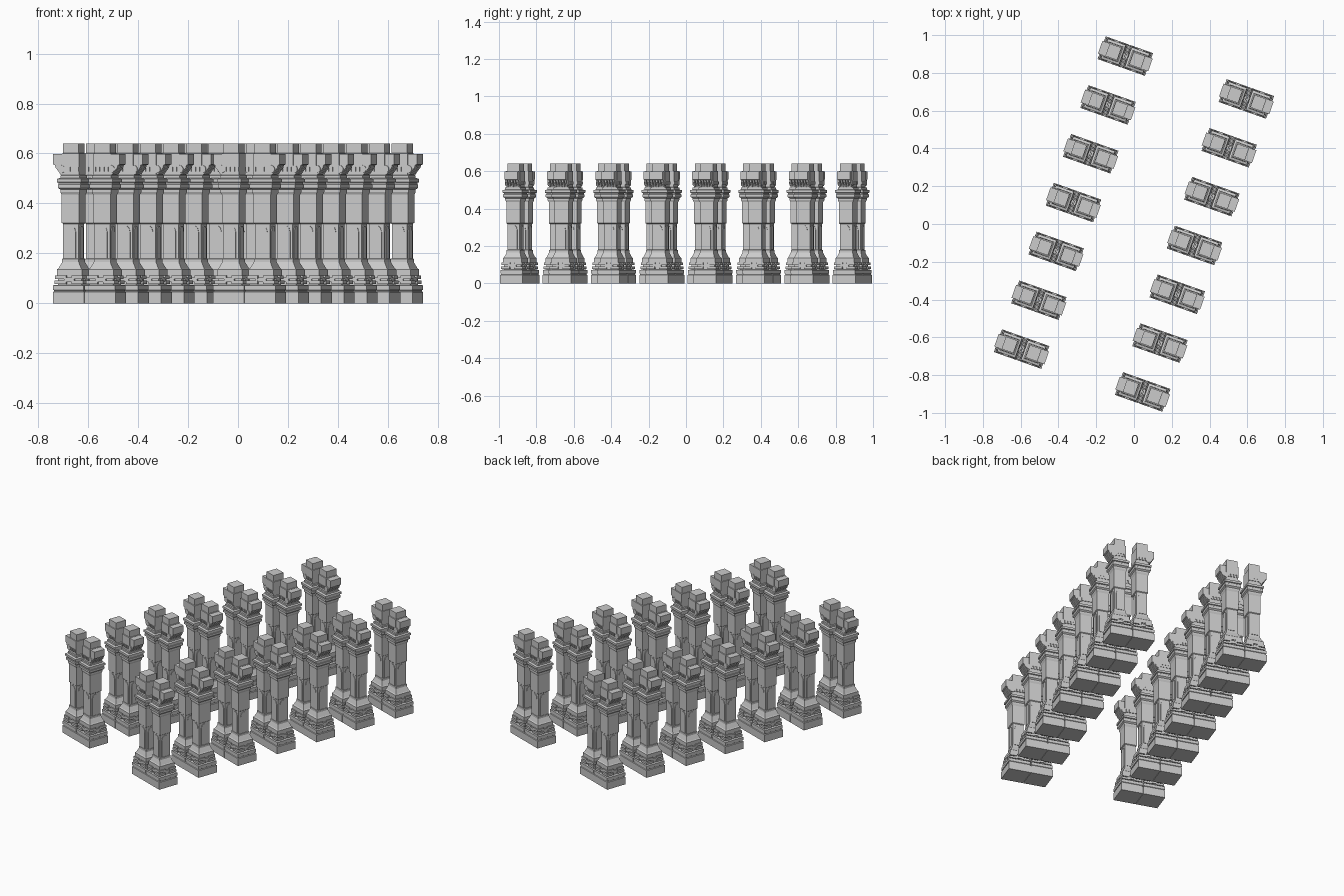
import bpy, bmesh, math
from mathutils import Matrix, Vector

if "Cube" in bpy.data.objects:
    bpy.data.objects.remove(bpy.data.objects["Cube"])

ANGLE = math.radians(-19.5)
CU = 0.067          # distance of each column from the middle of its pair


def finish(bm, name):
    bmesh.ops.recalc_face_normals(bm, faces=bm.faces)
    me = bpy.data.meshes.new(name)
    bm.to_mesh(me)
    bm.free()
    return me


def tower(bm, rows):
    """Stack rectangular sections (z, half length, half width) into a closed solid."""
    rings = []
    for z, a, b in rows:
        rings.append([bm.verts.new((CU + s * a, t * b, z))
                      for s, t in ((-1, -1), (1, -1), (1, 1), (-1, 1))])
    for r0, r1 in zip(rings, rings[1:]):
        for i in range(4):
            j = (i + 1) % 4
            bm.faces.new((r0[i], r0[j], r1[j], r1[i]))
    bm.faces.new(rings[0][::-1])
    bm.faces.new(rings[-1])


def box(bm, x0, x1, y0, y1, z0, z1):
    m = Matrix.Translation(((x0 + x1) / 2, (y0 + y1) / 2, (z0 + z1) / 2)) @ \
        Matrix.Diagonal((x1 - x0, y1 - y0, z1 - z0, 1))
    bmesh.ops.create_cube(bm, size=1, matrix=m)


def prism(bm, pts, to3d, d0, d1):
    """Extrude a 2D outline between two depths."""
    a = [bm.verts.new(to3d(p, q, d0)) for p, q in pts]
    b = [bm.verts.new(to3d(p, q, d1)) for p, q in pts]
    n = len(pts)
    bm.faces.new(a)
    bm.faces.new(b[::-1])
    for i in range(n):
        j = (i + 1) % n
        bm.faces.new((a[i], b[i], b[j], a[j]))


parts = []

# stepped plinth
bm = bmesh.new()
tower(bm, [(0, .066, .064), (.045, .066, .064), (.047, .062, .060),
           (.052, .062, .060), (.054, .065, .063), (.072, .065, .063),
           (.074, .050, .048), (.115, .050, .048)])
parts.append(finish(bm, "plinth"))

# base mouldings, broken by a slot in the middle of each side
bm = bmesh.new()
for z0, z1, h in ((.078, .091, .060), (.097, .112, .058)):
    for s in (-1, 1):
        for t in (-1, 1):
            xs = sorted((CU + s * .012, CU + s * h))
            ys = sorted((t * .012, t * h))
            box(bm, *xs, *ys, z0, z1)
box(bm, CU - .022, CU + .022, -.056, .056, .085, .103)
box(bm, CU - .056, CU + .056, -.022, .022, .085, .103)
parts.append(finish(bm, "base_moulding"))

# sloping foot, shaft and upper block
bm = bmesh.new()
tower(bm, [(.112, .053, .052), (.135, .053, .052), (.140, .048, .047),
           (.165, .035, .038), (.178, .035, .038), (.180, .032, .035),
           (.318, .032, .035), (.322, .037, .039), (.44, .037, .039)])
parts.append(finish(bm, "shaft"))

# arched panels on the four shaft faces
bm = bmesh.new()
arch = [(-.022, .18), (.022, .18), (.022, .285), (.017, .302), (.008, .31),
        (-.008, .31), (-.017, .302), (-.022, .285)]
for s in (-1, 1):
    prism(bm, arch, lambda p, q, d, s=s: (CU + p, s * d, q), .030, .038)
    prism(bm, arch, lambda p, q, d, s=s: (CU + s * d, p, q), .028, .035)
parts.append(finish(bm, "arched_panel"))

# capital mouldings and neck
bm = bmesh.new()
tower(bm, [(.435, .037, .039), (.445, .041, .044), (.455, .041, .044),
           (.462, .048, .053), (.475, .048, .053), (.477, .046, .050),
           (.483, .046, .050), (.485, .051, .056), (.498, .051, .056),
           (.502, .041, .044), (.512, .041, .044), (.514, .036, .038),
           (.55, .036, .038)])
parts.append(finish(bm, "capital"))

# top block with a shoulder
bm = bmesh.new()
tower(bm, [(.545, .036, .040), (.60, .036, .040), (.601, .033, .035),
           (.64, .033, .035)])
parts.append(finish(bm, "top_block"))

# outward bracket with curved underside
bm = bmesh.new()
bracket = [(.085, .505), (.104, .508), (.109, .525), (.118, .542), (.132, .552),
           (.141, .556), (.141, .598), (.085, .598)]
prism(bm, bracket, lambda p, q, d: (p, d, q), -.036, .036)
parts.append(finish(bm, "bracket"))

# ribs under the bracket and a small scroll on each flank
bm = bmesh.new()
for i in range(5):
    y = (i - 2) * .0155
    rib = [(.10, .515), (.110, .515), (.119, .528), (.131, .543), (.134, .555), (.10, .555)]
    prism(bm, rib, lambda p, q, d: (p, d, q), y - .005, y + .005)
for t in (-1, 1):
    m = Matrix.Translation((.105, t * .037, .537)) @ Matrix.Rotation(math.pi / 2, 4, 'X')
    bmesh.ops.create_cone(bm, cap_ends=True, segments=10, radius1=.016,
                          radius2=.016, depth=.008, matrix=m)
parts.append(finish(bm, "bracket_ribs"))

# dentil rows on the long faces
bm = bmesh.new()
for t in (-1, 1):
    for i in range(4):
        x = CU - .036 + i * .018
        box(bm, x, x + .01, min(t * .034, t * .043), max(t * .034, t * .043), .528, .546)
parts.append(finish(bm, "dentils"))

# two rows of seven pairs; the second column of a pair is the first turned half round
for row in (1, -1):
    for i in range(7):
        centre = Vector((-.046 - .0915 * i, .889 - .2585 * i, 0)) * row
        for turn in (0, math.pi):
            for me in parts:
                ob = bpy.data.objects.new(me.name, me)
                ob.matrix_world = Matrix.Translation(centre) @ Matrix.Rotation(ANGLE + turn, 4, 'Z')
                bpy.context.collection.objects.link(ob)
